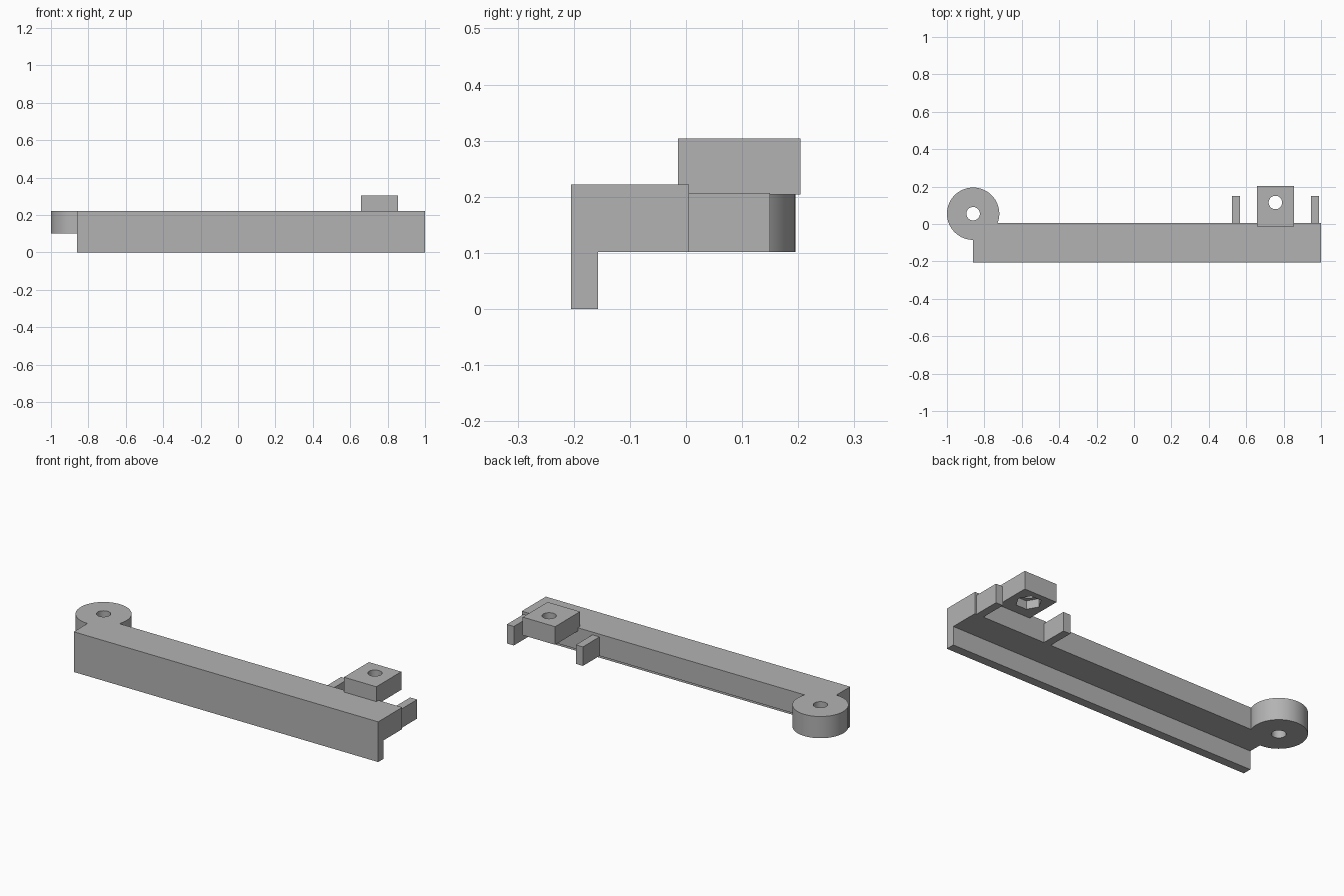
import bpy
import bmesh
from math import radians

if "Cube" in bpy.data.objects:
    bpy.data.objects.remove(bpy.data.objects["Cube"], do_unlink=True)

grey = bpy.data.materials.new("plain grey")
grey.use_nodes = True
colour = (0.45, 0.45, 0.45, 1)
grey.diffuse_color = colour
grey.node_tree.nodes["Principled BSDF"].inputs["Base Color"].default_value = colour


def prism(name, outline, axis, start, end):
    """Extrude an outline along x (outline is y, z) or z (outline is x, y)."""
    bm = bmesh.new()
    place = (lambda a, b: (start, a, b)) if axis == "x" else (lambda a, b: (a, b, start))
    face = bm.faces.new([bm.verts.new(place(a, b)) for a, b in outline])
    new = bmesh.ops.extrude_face_region(bm, geom=[face])["geom"]
    depth = end - start
    shift = (depth, 0, 0) if axis == "x" else (0, 0, depth)
    bmesh.ops.translate(bm, vec=shift, verts=[v for v in new if isinstance(v, bmesh.types.BMVert)])
    bmesh.ops.recalc_face_normals(bm, faces=bm.faces)
    mesh = bpy.data.meshes.new(name)
    bm.to_mesh(mesh)
    bm.free()
    mesh.materials.append(grey)
    obj = bpy.data.objects.new(name, mesh)
    bpy.context.collection.objects.link(obj)
    return obj


def box(name, x0, x1, y0, y1, z0, z1):
    return prism(name, [(x0, y0), (x1, y0), (x1, y1), (x0, y1)], "z", z0, z1)


def cylinder(name, x, y, radius, z0, z1, sides=64):
    bpy.ops.mesh.primitive_cylinder_add(vertices=sides, radius=radius, depth=z1 - z0,
                                        location=(x, y, (z0 + z1) / 2))
    obj = bpy.context.object
    obj.name = name
    obj.data.materials.append(grey)
    return obj


def combine(target, tool, operation):
    """Apply a boolean and discard the tool."""
    tool.hide_render = True
    mod = target.modifiers.new(operation.lower(), "BOOLEAN")
    mod.operation = operation
    mod.solver = "EXACT"
    mod.object = tool
    bpy.ops.object.select_all(action="DESELECT")
    bpy.context.view_layer.objects.active = target
    target.select_set(True)
    bpy.ops.object.modifier_apply(modifier=mod.name)
    bpy.data.objects.remove(tool, do_unlink=True)


def smooth(obj):
    bpy.ops.object.select_all(action="DESELECT")
    bpy.context.view_layer.objects.active = obj
    obj.select_set(True)
    bpy.ops.object.shade_smooth_by_angle(angle=radians(30))


# Arm: L-shaped bar with a thin front lip
front, back, under, top = -0.205, 0.005, 0.102, 0.222
profile = [(front, 0), (-0.157, 0), (-0.157, under), (back, under), (back, top), (front, top)]
arm = prism("arm", profile, "x", -0.86, 1.0)

# Round pivot boss merged into the arm, with its hole
pivot = (-0.86, 0.055)
combine(arm, cylinder("pivot_boss", *pivot, 0.14, under, top), "UNION")
combine(arm, cylinder("pivot_hole", *pivot, 0.036, 0, 0.4, 32), "DIFFERENCE")
smooth(arm)

# Two short tabs on the back
for name, x in (("inner_tab", 0.525), ("outer_tab", 0.947)):
    box(name, x, x + 0.043, back, 0.15, under, 0.207)

# Raised mounting block with a screw hole and a hexagonal nut pocket
block = box("mounting_block", 0.657, 0.855, -0.014, 0.204, 0.204, 0.304)
screw = (0.756, 0.115)
combine(block, cylinder("screw_hole", *screw, 0.036, 0.1, 0.4, 32), "DIFFERENCE")
pocket = cylinder("nut_pocket", *screw, 0.064, 0.16, 0.25, 6)
pocket.rotation_euler.z = radians(30)
combine(block, pocket, "DIFFERENCE")
smooth(block)
